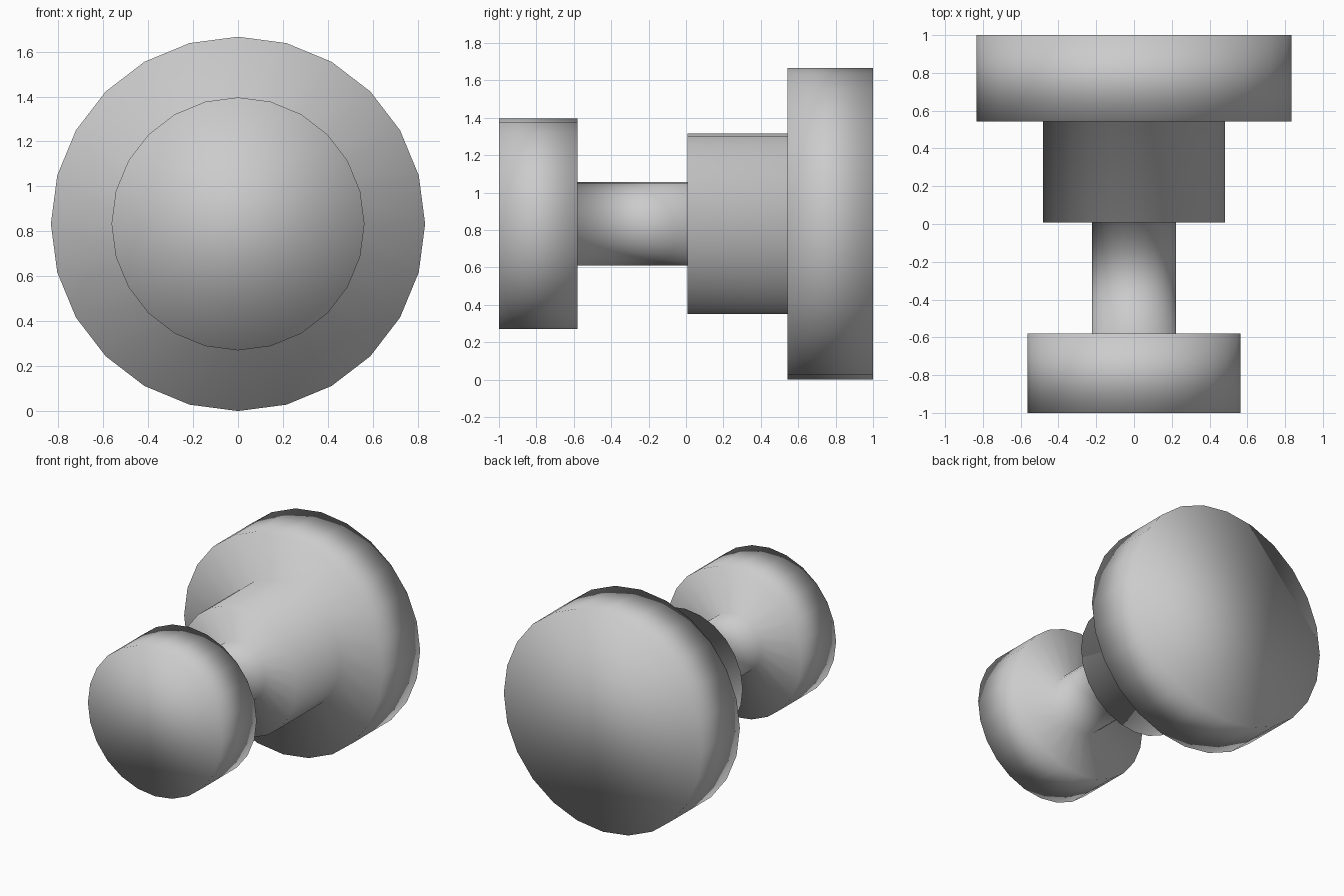
import bpy, bmesh
from math import sin, cos, tau

if "Cube" in bpy.data.objects:
    bpy.data.objects.remove(bpy.data.objects["Cube"])

SIDES = 24
CENTRE_Z = 0.833

# Stepped knob outline, front to back: (radius, y)
PROFILE = [
    (0.563, -1.0), (0.563, -0.58),    # front disc
    (0.223, -0.58), (0.223, 0.008),   # neck
    (0.483, 0.008), (0.483, 0.542),   # collar
    (0.833, 0.542), (0.833, 1.0),     # back disc
]

bm = bmesh.new()
rings = [[bm.verts.new((r * sin(tau * i / SIDES), y, CENTRE_Z + r * cos(tau * i / SIDES)))
          for i in range(SIDES)] for r, y in PROFILE]

# Walls and steps between neighbouring rings
for a, b in zip(rings, rings[1:]):
    for i in range(SIDES):
        j = (i + 1) % SIDES
        bm.faces.new((a[i], a[j], b[j], b[i]))

# End caps
bm.faces.new(rings[0])
bm.faces.new(rings[-1])
bmesh.ops.recalc_face_normals(bm, faces=bm.faces)

# The whole turned body is smooth shaded, corners included
for f in bm.faces:
    f.smooth = True

mesh = bpy.data.meshes.new("stepped_knob")
bm.to_mesh(mesh)
bm.free()
bpy.context.collection.objects.link(bpy.data.objects.new("stepped_knob", mesh))
